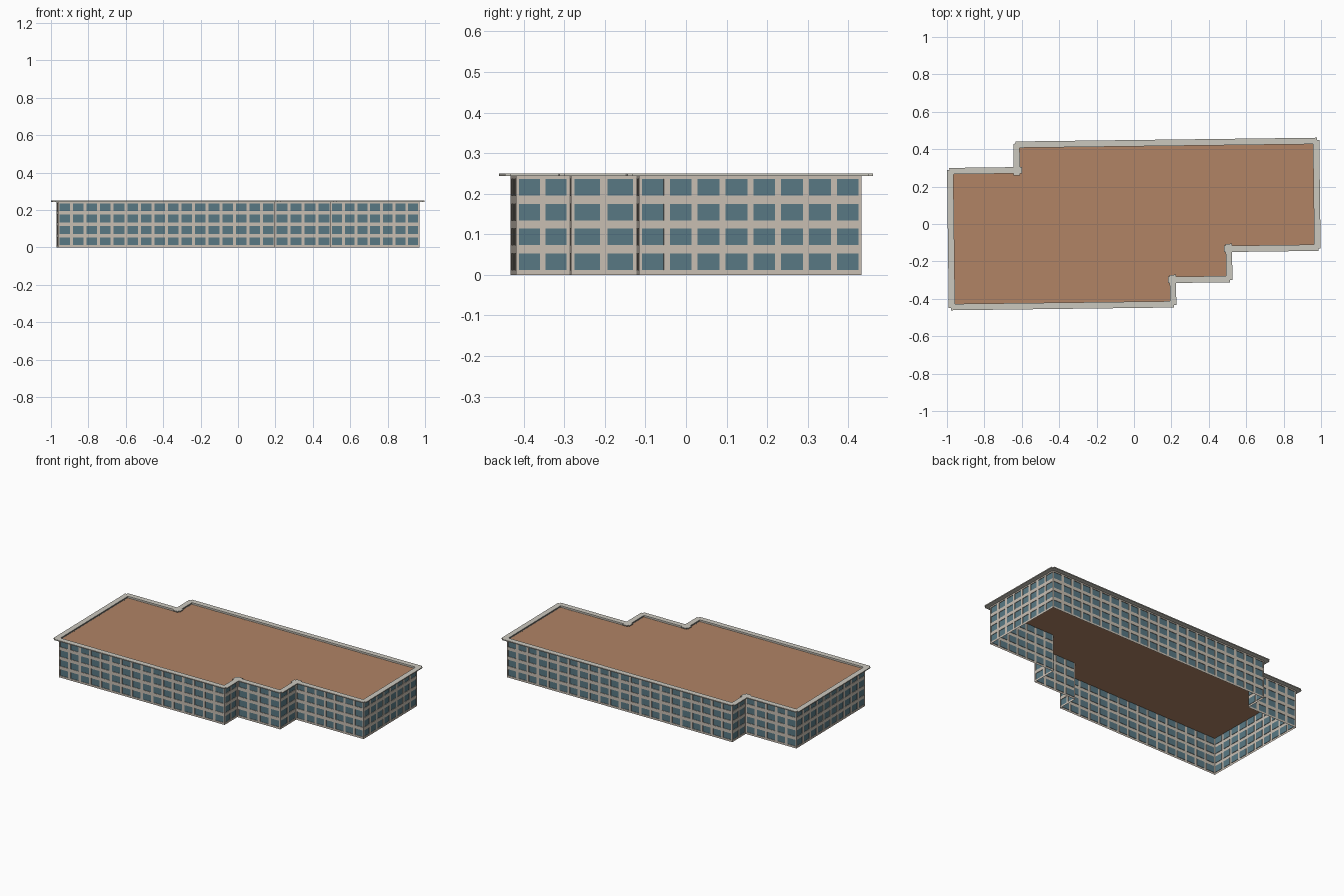
import bpy, bmesh, math
from mathutils import Vector, Matrix

if "Cube" in bpy.data.objects:
    bpy.data.objects.remove(bpy.data.objects["Cube"])

# Footprint, counter-clockwise, square to itself, then turned slightly on site
PLAN = [(-.968, -.421), (.193, -.421), (.193, -.290), (.4945, -.290),
        (.4945, -.128), (.968, -.128), (.968, .421), (-.612, .421),
        (-.612, .284), (-.968, .284)]
TURN = Matrix.Rotation(0.0125, 4, 'Z')
WALL_H, TOP, ROOF_Z = 0.244, 0.25, 0.236
FLOORS, BAY = 4, 0.0728
RECESS = 0.003
OUT, IN, END = 0.028, 0.006, 0.016     # cornice overhang, inner lip, end overlap


def material(name, rgb):
    m = bpy.data.materials.new(name)
    m.diffuse_color = (*rgb, 1)
    m.use_nodes = True
    m.node_tree.nodes["Principled BSDF"].inputs["Base Color"].default_value = m.diffuse_color
    return m


stone = material("stone", (.58, .52, .45))
glass = material("glass", (.10, .19, .23))
tile = material("roof_clay", (.44, .23, .13))
trim = material("trim", (.60, .58, .52))


def finish(name, bm, mats):
    bm.transform(TURN)
    mesh = bpy.data.meshes.new(name)
    bm.to_mesh(mesh)
    bm.free()
    for m in mats:
        mesh.materials.append(m)
    ob = bpy.data.objects.new(name, mesh)
    bpy.context.collection.objects.link(ob)
    return ob


def frame_of(a, b):
    """Edge direction, outward normal and length."""
    a, b = Vector((*a, 0)), Vector((*b, 0))
    d = (b - a).normalized()
    return a, d, Vector((d.y, -d.x, 0)), (b - a).length


def wall(name, a, b):
    a, d, n, length = frame_of(a, b)
    cols = max(1, round(length / BAY))
    w, h = length / cols, WALL_H / FLOORS
    bm = bmesh.new()

    def ring(x0, x1, z0, z1, depth):
        return [bm.verts.new(a + d * x - n * depth + Vector((0, 0, z)))
                for x, z in ((x0, z0), (x1, z0), (x1, z1), (x0, z1))]

    for i in range(cols):
        for j in range(FLOORS):
            x, z = i * w, j * h
            win = (x + .11 * w, x + .89 * w, z + .2 * h, z + .87 * h)
            outer = ring(x, x + w, z, z + h, 0)
            lip = ring(*win, 0)
            pane = ring(*win, RECESS)
            # stone surround and reveal, then the pane
            for p, q in ((outer, lip), (lip, pane)):
                for k in range(4):
                    m = (k + 1) % 4
                    bm.faces.new((p[k], p[m], q[m], q[k]))
            bm.faces.new(pane).material_index = 1
    bmesh.ops.remove_doubles(bm, verts=bm.verts, dist=1e-5)
    finish(name, bm, (stone, glass))


def cornice(name, a, b):
    a, d, n, length = frame_of(a, b)
    bm = bmesh.new()
    size = Vector((length + 2 * END, OUT + IN, TOP - WALL_H))
    mid = a + d * length / 2 + n * (OUT - IN) / 2
    mid.z = (TOP + WALL_H) / 2
    bmesh.ops.create_cube(bm, size=1, matrix=Matrix.Translation(mid)
                          @ Matrix.Rotation(math.atan2(d.y, d.x), 4, 'Z')
                          @ Matrix.Diagonal((*size, 1)))
    finish(name, bm, (trim,))


# Window walls and cornice strips around the footprint
for i, a in enumerate(PLAN):
    b = PLAN[(i + 1) % len(PLAN)]
    wall(f"window_wall_{i + 1}", a, b)
    cornice(f"cornice_{i + 1}", a, b)

# Flat roof set just below the cornice; the underside stays open
bm = bmesh.new()
bm.faces.new([bm.verts.new((x, y, ROOF_Z)) for x, y in PLAN])
finish("roof", bm, (tile,))
